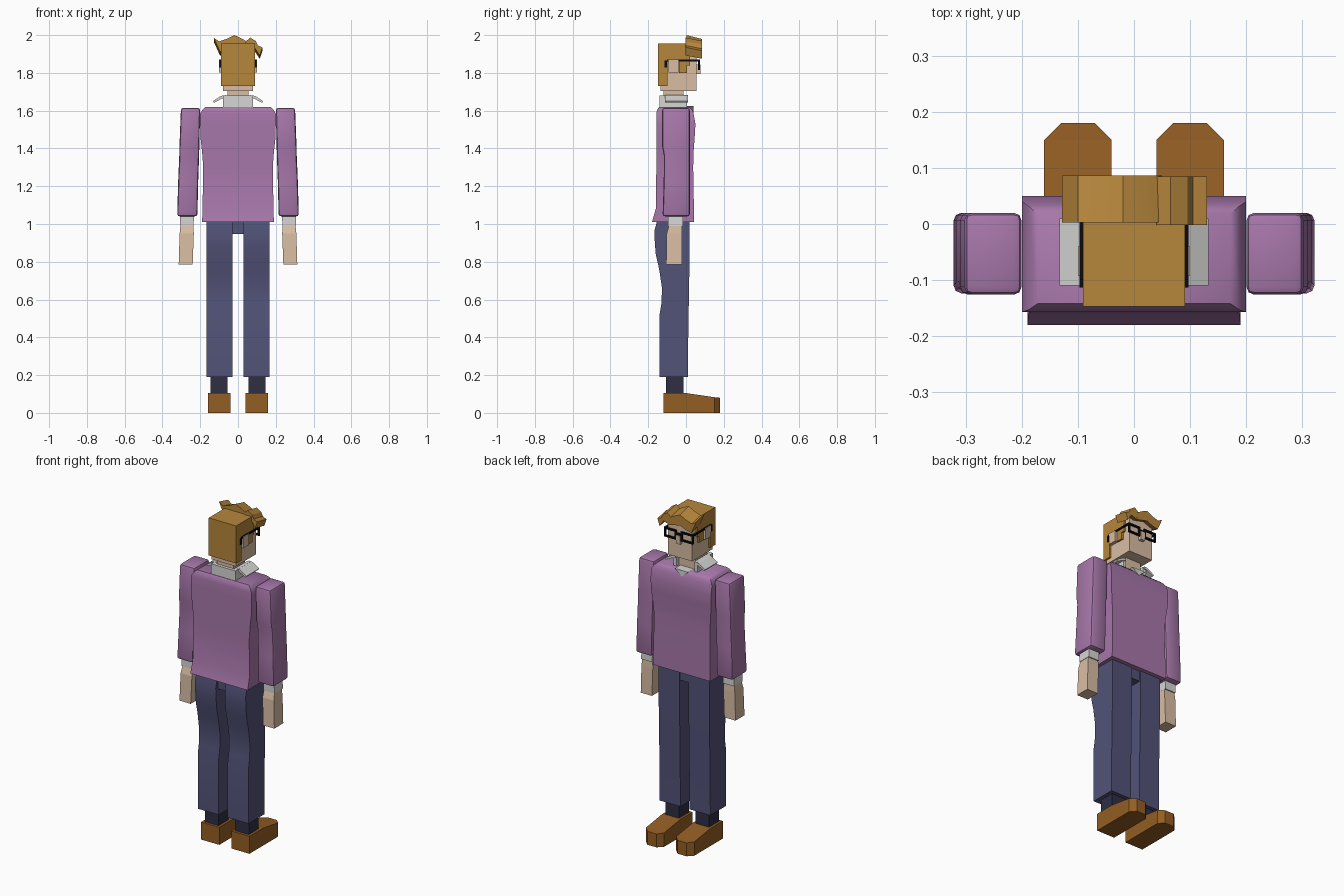
import bpy, bmesh, math
from mathutils import Vector

if "Cube" in bpy.data.objects:
    bpy.data.objects.remove(bpy.data.objects["Cube"])


def material(name, r, g, b):
    m = bpy.data.materials.new(name)
    lin = [((c / 255 + 0.055) / 1.055) ** 2.4 if c > 10 else c / 255 / 12.92 for c in (r, g, b)]
    m.diffuse_color = (*lin, 1)
    m.use_nodes = True
    m.node_tree.nodes["Principled BSDF"].inputs["Base Color"].default_value = m.diffuse_color
    return m


PURPLE = material("purple wool", 167, 119, 170)
NAVY = material("navy trousers", 82, 82, 120)
SOCK = material("dark sock", 46, 46, 68)
BROWN = material("brown leather", 148, 94, 35)
SKIN = material("skin", 217, 190, 164)
SHIRT = material("shirt white", 214, 214, 212)
HAIR = material("ginger hair", 182, 134, 60)
BLACK = material("black frame", 10, 10, 10)


def finish(bm, name, mat, mirror=False, smooth=0, bevel=0):
    bmesh.ops.recalc_face_normals(bm, faces=bm.faces)
    if bevel:
        edges = [e for e in bm.edges if e.calc_face_angle(0) > math.radians(50)]
        bmesh.ops.bevel(bm, geom=edges, offset=bevel, segments=2, profile=0.5, affect='EDGES')
    me = bpy.data.meshes.new(name)
    bm.to_mesh(me)
    bm.free()
    me.materials.append(mat)
    if smooth:
        me.polygons.foreach_set("use_smooth", [True] * len(me.polygons))
        me.set_sharp_from_angle(angle=math.radians(smooth))
    ob = bpy.data.objects.new(name, me)
    bpy.context.collection.objects.link(ob)
    if mirror:
        ob.modifiers.new("Mirror", 'MIRROR')
    return ob


def add_loft(bm, rings, axis='z'):
    """Rectangular sections along z (h, x0, x1, y0, y1) or y (h, x0, x1, z0, z1)."""
    prev = None
    for h, a0, a1, b0, b1 in rings:
        corners = [(a0, b0), (a1, b0), (a1, b1), (a0, b1)]
        ring = [bm.verts.new((a, b, h) if axis == 'z' else (a, h, b)) for a, b in corners]
        if prev:
            for i in range(4):
                j = (i + 1) % 4
                bm.faces.new((prev[i], prev[j], ring[j], ring[i]))
        else:
            bm.faces.new(ring[::-1])
        prev = ring
    bm.faces.new(prev)


def loft(name, mat, rings, axis='z', **kw):
    bm = bmesh.new()
    add_loft(bm, rings, axis)
    return finish(bm, name, mat, **kw)


def boxes(name, mat, items, **kw):
    """Boxes given as (x0, x1, y0, y1, z0, z1) in one mesh."""
    bm = bmesh.new()
    for x0, x1, y0, y1, z0, z1 in items:
        add_loft(bm, [(z0, x0, x1, y0, y1), (z1, x0, x1, y0, y1)])
    return finish(bm, name, mat, **kw)


def prism(name, mat, pts, axis, a, b, shear=0, **kw):
    """Extrude a profile along x (points y,z) or y (points x,z)."""
    bm = bmesh.new()
    place = (lambda p, h: Vector((h, *p))) if axis == 'x' else \
            (lambda p, h: Vector((p[0], h, p[1] - shear * (h - a))))
    lo = [bm.verts.new(place(p, a)) for p in pts]
    hi = [bm.verts.new(place(p, b)) for p in pts]
    bm.faces.new(lo)
    bm.faces.new(hi[::-1])
    for i in range(len(pts)):
        j = (i + 1) % len(pts)
        bm.faces.new((lo[i], lo[j], hi[j], hi[i]))
    return finish(bm, name, mat, **kw)


# Shoes with sloped top and chamfered toe
loft("shoes", BROWN, [(-0.12, 0.04, 0.16, 0, 0.105), (0.0, 0.04, 0.16, 0, 0.105),
                      (0.15, 0.04, 0.16, 0, 0.083), (0.18, 0.07, 0.13, 0, 0.08)],
     axis='y', mirror=True)
boxes("socks", SOCK, [(0.055, 0.145, -0.105, -0.012, 0.1, 0.22)], mirror=True)

# Trouser legs with a curved seat, joined by a hip block
leg = [(0.19, -0.14, 0.01), (0.52, -0.14, 0.013), (0.58, -0.13, 0.015), (0.66, -0.127, 0.016),
       (0.76, -0.142, 0.018), (0.84, -0.16, 0.018), (0.90, -0.165, 0.018), (0.96, -0.168, 0.018),
       (1.03, -0.15, 0.018)]
loft("trouser_legs", NAVY, [(z, 0.03, 0.168, a, b) for z, a, b in leg], mirror=True, smooth=35)
boxes("trouser_hips", NAVY, [(-0.032, 0.032, -0.148, 0.012, 0.948, 1.03)])

# Sweater body
body = [(1.01, 0.19, -0.18, 0.042), (1.08, 0.188, -0.16, 0.042), (1.30, 0.184, -0.157, 0.038),
        (1.38, 0.19, -0.157, 0.04), (1.46, 0.199, -0.157, 0.046), (1.53, 0.2, -0.157, 0.05),
        (1.585, 0.2, -0.157, 0.04), (1.605, 0.188, -0.153, 0.032), (1.62, 0.172, -0.142, 0.018)]
loft("sweater_body", PURPLE, [(z, -w, w, a, b) for z, w, a, b in body], smooth=50)

# Sleeves with rounded edges
loft("sleeves", PURPLE,
     [(1.04, 0.215, 0.322, -0.124, 0.02), (1.22, 0.211, 0.317, -0.118, 0.02),
      (1.36, 0.206, 0.311, -0.117, 0.02), (1.41, 0.205, 0.31, -0.126, 0.02),
      (1.615, 0.2, 0.302, -0.126, 0.02)], mirror=True, smooth=40, bevel=0.014)

# Cuffs and hands
loft("cuffs", SHIRT, [(0.99, 0.235, 0.308, -0.095, -0.015), (1.06, 0.233, 0.305, -0.095, -0.015)],
     mirror=True)
loft("hands", SKIN, [(0.785, 0.24, 0.314, -0.105, -0.02), (0.95, 0.234, 0.309, -0.102, -0.02),
                     (1.0, 0.236, 0.304, -0.088, -0.022)], mirror=True)

# Neck, collar band open at the front, and folded collar wings
boxes("neck", SKIN, [(-0.055, 0.055, -0.12, -0.012, 1.60, 1.72)])
boxes("collar_band", SHIRT, [(-0.08, 0.08, -0.14, -0.122, 1.61, 1.68),
                             (-0.08, -0.06, -0.122, 0.005, 1.61, 1.68),
                             (0.06, 0.08, -0.122, 0.005, 1.61, 1.68)])
prism("collar_wings", SHIRT, [(0.066, 1.682), (0.09, 1.678), (0.133, 1.651), (0.127, 1.642),
                              (0.085, 1.664), (0.066, 1.668)], 'y', -0.11, 0.01, mirror=True)
prism("shirt_front", SHIRT, [(-0.045, 1.624), (0, 1.588), (0.045, 1.624)], 'y', -0.02, 0.041)

# Head, ears and nose
boxes("head", SKIN, [(-0.08, 0.08, -0.135, 0.056, 1.705, 1.93)])
boxes("ears", SKIN, [(0.075, 0.1, -0.093, -0.04, 1.803, 1.87)], mirror=True)
boxes("nose", SKIN, [(-0.014, 0.014, 0.05, 0.076, 1.795, 1.845)])

# Hair: block with ear notch and sideburn, then a wavy quiff in two locks
prism("hair", HAIR, [(-0.147, 1.73), (-0.098, 1.73), (-0.098, 1.872), (-0.036, 1.872),
                     (-0.036, 1.80), (0.005, 1.80), (0.005, 1.84), (0.022, 1.84),
                     (0.022, 1.955), (-0.147, 1.955)], 'x', -0.091, 0.091)
prism("quiff_main", HAIR, [(-0.128, 1.985), (-0.1, 1.967), (-0.06, 1.98), (-0.02, 2.0),
                           (0.02, 1.982), (0.045, 1.967), (0.05, 1.92), (-0.02, 1.937),
                           (-0.06, 1.92), (-0.095, 1.912)],
      'y', 0.003, 0.086, shear=0.25, smooth=30)
prism("quiff_side", HAIR, [(0.04, 1.965), (0.065, 1.987), (0.095, 1.968), (0.105, 1.945),
                           (0.13, 1.935), (0.115, 1.892), (0.09, 1.93), (0.05, 1.918)],
      'y', -0.002, 0.085, shear=0.2, smooth=30)

# Glasses: square rims, bridge, temples and hooked ends
x0, x1, z0, z1, t, ya, yb = 0.014, 0.096, 1.815, 1.871, 0.01, 0.063, 0.073
boxes("glasses", BLACK, [(x0, x1, ya, yb, z1 - t, z1), (x0, x1, ya, yb, z0, z0 + t),
                         (x0, x0 + t, ya, yb, z0 + t, z1 - t), (x1 - t, x1, ya, yb, z0 + t, z1 - t),
                         (0, x0, ya, yb, 1.846, 1.856),
                         (0.089, 0.097, -0.1, ya, 1.861, 1.871),
                         (0.089, 0.097, -0.113, -0.1, 1.828, 1.866)], mirror=True)
